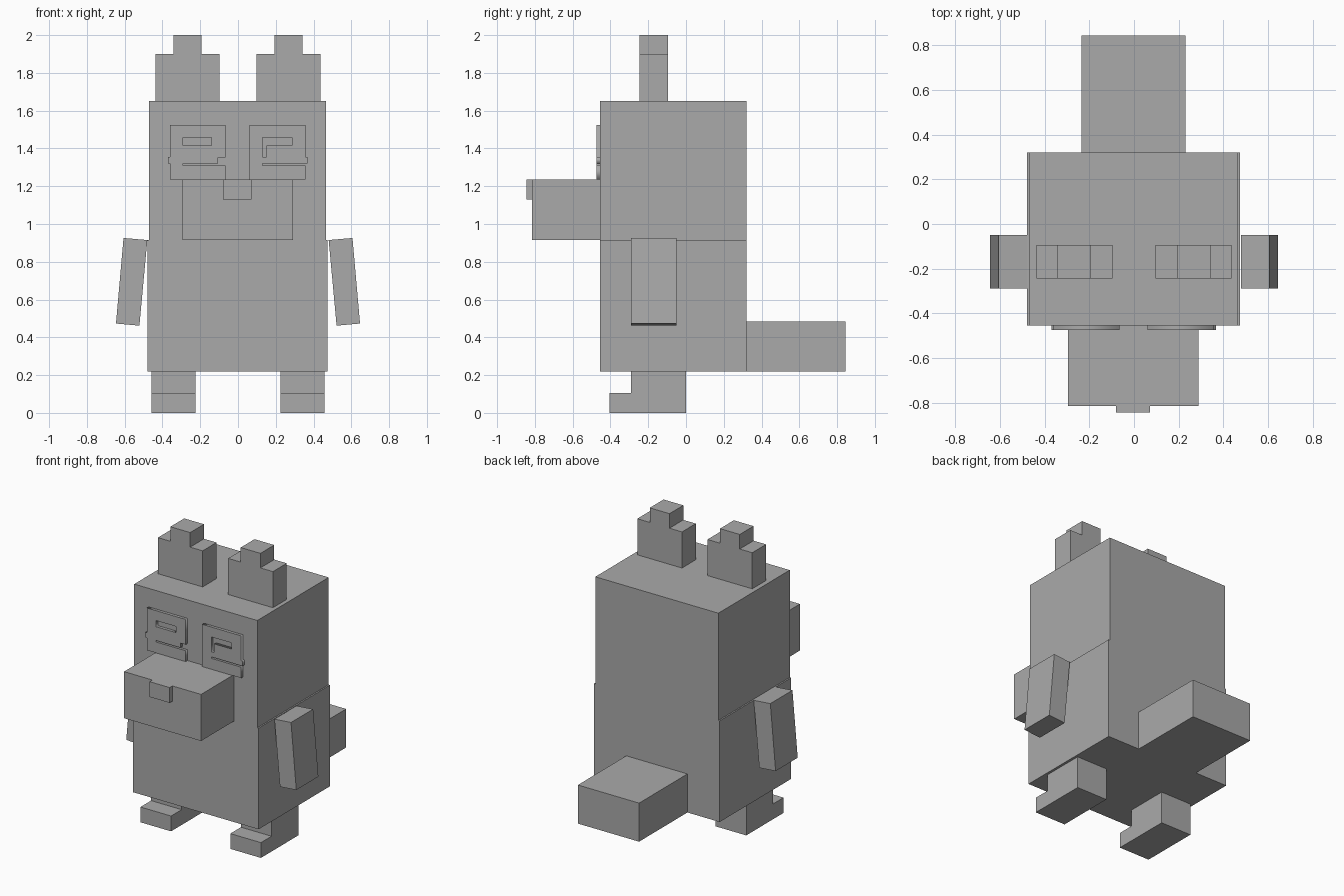
import bpy, bmesh
from math import pi

cube = bpy.data.objects.get("Cube")
if cube:
    bpy.data.objects.remove(cube, do_unlink=True)

grey = bpy.data.materials.new("plain grey")
grey.use_nodes = True
colour = (0.4, 0.4, 0.4, 1)
grey.diffuse_color = colour
grey.node_tree.nodes["Principled BSDF"].inputs["Base Color"].default_value = colour


def prism(name, points, place, offset):
    """Closed solid: a flat outline placed in space, then extruded by offset."""
    bm = bmesh.new()
    face = bm.faces.new([bm.verts.new(place(a, b)) for a, b in points])
    out = bmesh.ops.extrude_face_region(bm, geom=[face], use_keep_orig=True)
    verts = [v for v in out["geom"] if isinstance(v, bmesh.types.BMVert)]
    bmesh.ops.translate(bm, verts=verts, vec=offset)
    bmesh.ops.recalc_face_normals(bm, faces=bm.faces)
    mesh = bpy.data.meshes.new(name)
    bm.to_mesh(mesh)
    bm.free()
    mesh.materials.append(grey)
    obj = bpy.data.objects.new(name, mesh)
    bpy.context.collection.objects.link(obj)
    return obj


def front_prism(name, points, y0, y1):
    return prism(name, points, lambda x, z: (x, y0, z), (0, y1 - y0, 0))


def rect(x0, x1, z0, z1):
    return [(x0, z0), (x1, z0), (x1, z1), (x0, z1)]


def box(name, x, y, z):
    return front_prism(name, rect(*x, *z), *y)


FRONT, BACK = -0.455, 0.32

# Body, head, snout and tail
box("body", (-0.48, 0.475), (FRONT, BACK), (0.22, 0.915))
box("head", (-0.47, 0.465), (FRONT, BACK), (0.915, 1.652))
box("snout", (-0.295, 0.29), (-0.815, FRONT), (0.915, 1.235))
box("nose", (-0.08, 0.072), (-0.845, -0.815), (1.13, 1.235))
box("tail", (-0.235, 0.23), (BACK, 0.845), (0.22, 0.485))

# Paired limbs and stepped ears
ear = [(0.097, 1.652), (0.437, 1.652), (0.437, 1.9), (0.342, 1.9),
       (0.342, 2.0), (0.192, 2.0), (0.192, 1.9), (0.097, 1.9)]
arm = [(0.48, 0.915), (0.522, 0.462), (0.646, 0.473), (0.606, 0.926)]
leg = [(0, 0), (0, 0.22), (-0.29, 0.22), (-0.29, 0.105), (-0.405, 0.105), (-0.405, 0)]
for side, s in (("left", 1), ("right", -1)):
    front_prism(side + "_ear", [(s * x, z) for x, z in ear], -0.245, -0.095)
    front_prism(side + "_arm", [(s * x, z) for x, z in arm], -0.29, -0.05)
    prism(side + "_leg", leg, lambda y, z: (s * 0.225, y, z), (s * 0.233, 0, 0))


# Eye plates: flat outlines with an opening, given thickness
def eye_plate(name, outline, opening):
    curve = bpy.data.curves.new(name, "CURVE")
    curve.dimensions = "2D"
    curve.fill_mode = "BOTH"
    curve.extrude = 0.01
    for points in (outline, opening):
        spline = curve.splines.new("POLY")
        spline.points.add(len(points) - 1)
        for p, (x, z) in zip(spline.points, points):
            p.co = (x, z, 0, 1)
        spline.use_cyclic_u = True
    curve.materials.append(grey)
    obj = bpy.data.objects.new(name, curve)
    obj.rotation_euler.x = pi / 2
    obj.location.y = FRONT - 0.01
    bpy.context.collection.objects.link(obj)
    bpy.ops.object.select_all(action="DESELECT")
    obj.select_set(True)
    bpy.context.view_layer.objects.active = obj
    bpy.ops.object.convert(target="MESH")


eye_plate("right_eye",
          [(-0.36, 1.235), (-0.065, 1.235), (-0.065, 1.31), (-0.29, 1.31),
           (-0.29, 1.32), (-0.105, 1.32), (-0.105, 1.352), (-0.065, 1.352),
           (-0.065, 1.525), (-0.36, 1.525), (-0.36, 1.355), (-0.37, 1.355),
           (-0.37, 1.32), (-0.36, 1.32)],
          rect(-0.29, -0.14, 1.415, 1.457))
eye_plate("left_eye",
          [(0.06, 1.235), (0.357, 1.235), (0.357, 1.31), (0.13, 1.31),
           (0.13, 1.32), (0.367, 1.32), (0.367, 1.355), (0.357, 1.355),
           (0.357, 1.525), (0.06, 1.525)],
          [(0.13, 1.355), (0.152, 1.355), (0.152, 1.415), (0.285, 1.415),
           (0.285, 1.457), (0.13, 1.457)])
